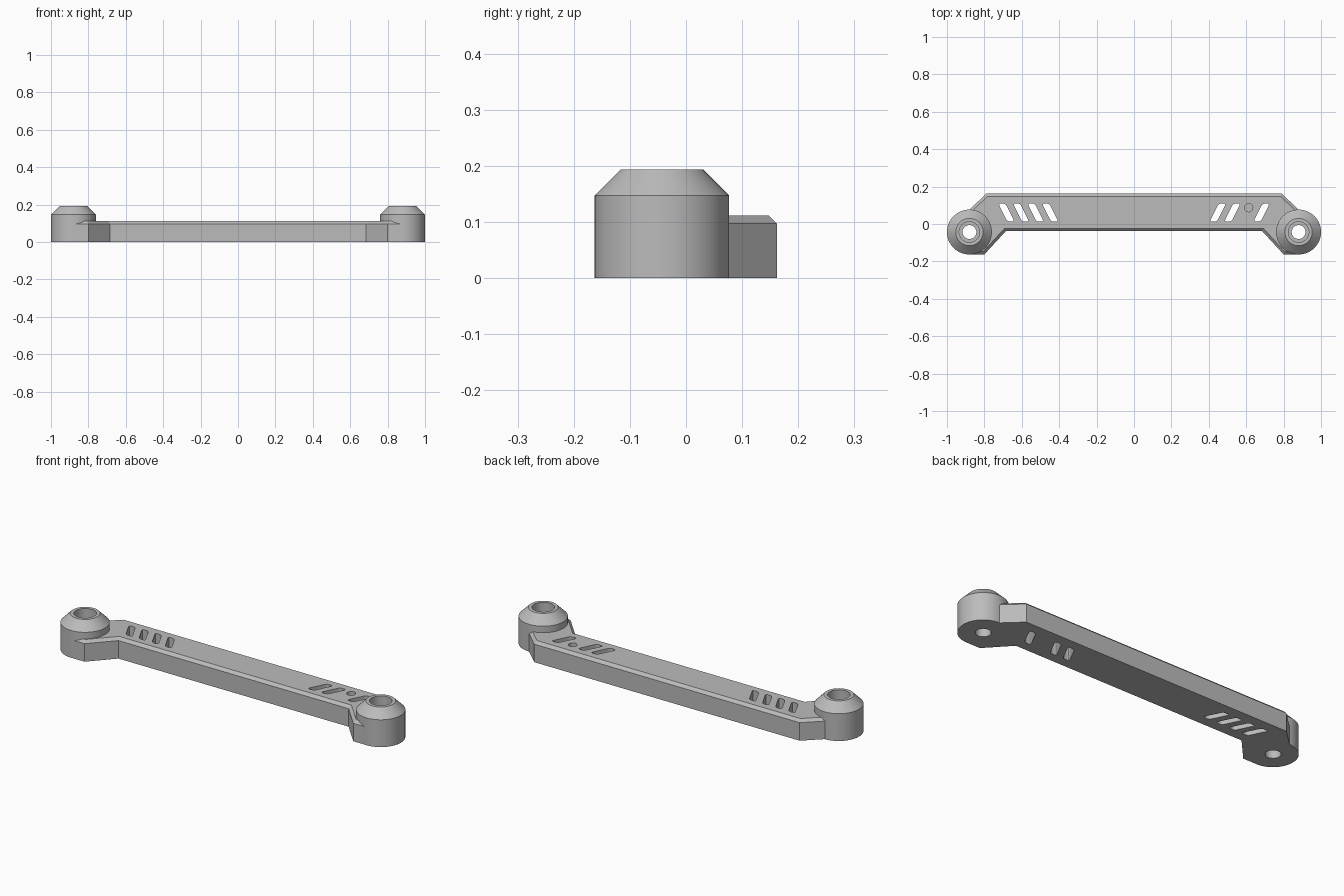
import bpy, bmesh, math

cube = bpy.data.objects.get("Cube")
if cube:
    bpy.data.objects.remove(cube, do_unlink=True)

GREY = (0.5, 0.5, 0.5, 1)
mat = bpy.data.materials.new("plain grey")
mat.use_nodes = True
mat.diffuse_color = GREY
mat.node_tree.nodes["Principled BSDF"].inputs["Base Color"].default_value = GREY

BOSS_X, BOSS_Y, BOSS_R = 0.88, -0.043, 0.12
BAR_TOP = 0.112


def make_object(name, bm):
    bmesh.ops.recalc_face_normals(bm, faces=bm.faces)
    mesh = bpy.data.meshes.new(name)
    bm.to_mesh(mesh)
    bm.free()
    mesh.materials.append(mat)
    ob = bpy.data.objects.new(name, mesh)
    bpy.context.collection.objects.link(ob)
    return ob


def prism(outline, z0, z1):
    """Extrude a flat outline upwards."""
    bm = bmesh.new()
    face = bm.faces.new([bm.verts.new((x, y, z0)) for x, y in outline])
    new = bmesh.ops.extrude_face_region(bm, geom=[face])["geom"]
    for v in new:
        if isinstance(v, bmesh.types.BMVert):
            v.co.z = z1
    return bm


def lathe(name, x, y, profile, steps=64):
    """Closed solid of revolution from (radius, height) pairs."""
    bm = bmesh.new()
    rings = []
    for r, z in profile:
        angles = [math.tau * i / steps for i in range(steps)]
        rings.append([bm.verts.new((x + r * math.cos(a), y + r * math.sin(a), z)) for a in angles])
    for low, high in zip(rings, rings[1:]):
        for i in range(steps):
            j = (i + 1) % steps
            bm.faces.new((low[i], low[j], high[j], high[i]))
    bm.faces.new(rings[0])
    bm.faces.new(rings[-1])
    return make_object(name, bm)


def combine(target, other, operation):
    mod = target.modifiers.new("cut", 'BOOLEAN')
    mod.operation = operation
    mod.solver = 'EXACT'
    mod.object = other
    other.hide_render = True
    bpy.context.view_layer.objects.active = target
    bpy.ops.object.modifier_apply(modifier=mod.name)
    bpy.data.objects.remove(other, do_unlink=True)


# Cranked bar with a chamfered top rim
half = [(0.685, -0.038), (0.80, -0.1625), (0.88, -0.1625), (0.88, 0.077), (0.79, 0.162)]
outline = half + [(-x, y) for x, y in reversed(half)]
bm = prism(outline, 0, BAR_TOP)
rim = [e for e in bm.edges if all(v.co.z > BAR_TOP - 0.001 for v in e.verts)]
bmesh.ops.bevel(bm, geom=rim, offset=0.015, segments=1, affect='EDGES')
link = make_object("link_arm", bm)

# Round end bosses with a coned top
for side in (-1, 1):
    boss = lathe("end_boss", side * BOSS_X, BOSS_Y,
                 [(BOSS_R, 0), (BOSS_R, 0.147), (0.073, 0.194)])
    combine(link, boss, 'UNION')

# Stepped bolt holes
for side in (-1, 1):
    bore = lathe("bolt_hole", side * BOSS_X, BOSS_Y,
                 [(0.037, -0.1), (0.037, 0.08), (0.055, 0.08), (0.055, 0.3)], 48)
    combine(link, bore, 'DIFFERENCE')

# Slanted slots with rounded corners
for x in (-0.682, -0.604, -0.526, -0.448, 0.448, 0.526, 0.682):
    lean = math.copysign(0.024, x)
    w, h, y = 0.019, 0.048, 0.061
    corners = [(x - lean - w, y - h), (x - lean + w, y - h),
               (x + lean + w, y + h), (x + lean - w, y + h)]
    bm = prism(corners, -0.1, 0.3)
    upright = [e for e in bm.edges if abs(e.verts[0].co.z - e.verts[1].co.z) > 0.1]
    bmesh.ops.bevel(bm, geom=upright, offset=0.012, segments=4, profile=0.5, affect='EDGES')
    combine(link, make_object("slot", bm), 'DIFFERENCE')

# Small blind hole between the slots
pin = lathe("pin_hole", 0.613, 0.087, [(0.022, 0.03), (0.022, 0.3)], 32)
combine(link, pin, 'DIFFERENCE')

# Smooth curved walls, crisp edges
bpy.ops.object.select_all(action='DESELECT')
link.select_set(True)
bpy.context.view_layer.objects.active = link
bpy.ops.object.shade_smooth_by_angle(angle=math.radians(30))
